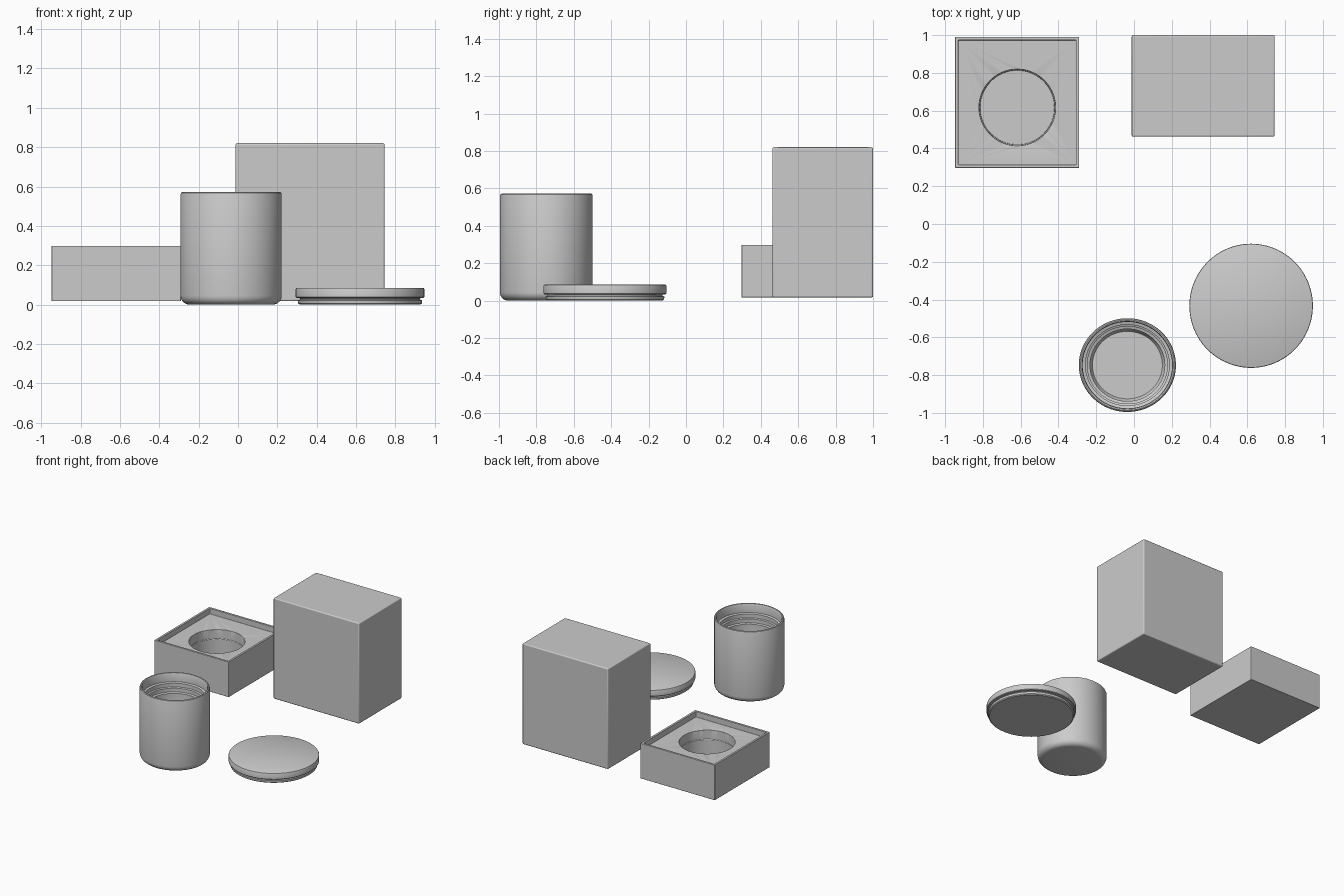
import bpy, bmesh, math

if "Cube" in bpy.data.objects:
    bpy.data.objects.remove(bpy.data.objects["Cube"])


def finish(name, bm, loc=(0, 0, 0), scale=(1, 1, 1)):
    bmesh.ops.recalc_face_normals(bm, faces=bm.faces)
    mesh = bpy.data.meshes.new(name)
    bm.to_mesh(mesh)
    bm.free()
    ob = bpy.data.objects.new(name, mesh)
    ob.location, ob.scale = loc, scale
    bpy.context.collection.objects.link(ob)
    return ob


def smooth(ob, angle=35):
    bpy.ops.object.select_all(action='DESELECT')
    ob.select_set(True)
    bpy.context.view_layer.objects.active = ob
    bpy.ops.object.shade_smooth_by_angle(angle=math.radians(angle))


def lathe(name, profile, loc, scale=(1, 1, 1), sides=96):
    """Spin an (r, z) profile that starts and ends on the axis."""
    bm = bmesh.new()
    verts = [bm.verts.new((r, 0, z)) for r, z in profile]
    edges = [bm.edges.new(p) for p in zip(verts, verts[1:])]
    bmesh.ops.spin(bm, geom=verts + edges, cent=(0, 0, 0), axis=(0, 0, 1),
                   angle=2 * math.pi, steps=sides, use_duplicate=False)
    bmesh.ops.remove_doubles(bm, verts=bm.verts, dist=1e-5)
    ob = finish(name, bm, loc, scale)
    smooth(ob)
    return ob


def box_mesh(lo, hi):
    bm = bmesh.new()
    bmesh.ops.create_cube(bm, size=1)
    for v in bm.verts:
        for i in range(3):
            v.co[i] = lo[i] if v.co[i] < 0 else hi[i]
    return bm


def bevel(ob, width):
    mod = ob.modifiers.new("soft_edges", 'BEVEL')
    mod.width, mod.segments = width, 3
    mod.limit_method, mod.angle_limit = 'ANGLE', math.radians(40)


# Tall closed carton
carton = finish("carton", box_mesh((-0.012, 0.462, 0.017), (0.745, 1.0, 0.82)))
bevel(carton, 0.008)
smooth(carton)

# Low open tray with a raised rim around the insert
bm = box_mesh((-0.947, 0.297, 0.017), (-0.29, 0.99, 0.298))
bm.faces.ensure_lookup_table()
top = max(bm.faces, key=lambda f: f.calc_center_median().z)
bmesh.ops.inset_region(bm, faces=[top], thickness=0.024)
inner = bmesh.ops.extrude_discrete_faces(bm, faces=[top])["faces"][0]
for v in inner.verts:
    v.co.z -= 0.045
tray = finish("tray", bm)

# Round pocket with a small lip, cut out of the tray
cutter = lathe("pocket_cutter", [(0, 0.06), (0.197, 0.06), (0.197, 0.18),
                                 (0.202, 0.18), (0.202, 0.34), (0, 0.34)],
               (-0.618, 0.617, 0))
cutter.hide_render = True
cutter.hide_set(True)
cut = tray.modifiers.new("pocket", 'BOOLEAN')
cut.object, cut.operation, cut.solver = cutter, 'DIFFERENCE', 'EXACT'
bevel(tray, 0.004)
smooth(tray)

# Jar: rounded foot, soft rim, stepped neck inside
foot = [(0.212 + 0.045 * math.sin(a), 0.045 - 0.045 * math.cos(a))
        for a in [i * math.pi / 12 for i in range(7)]]
jar = [(0, 0)] + foot + [
    (0.257, 0.56), (0.254, 0.568), (0.248, 0.572), (0.241, 0.57),
    (0.237, 0.562), (0.237, 0.50), (0.222, 0.495), (0.222, 0.465),
    (0.212, 0.46), (0.212, 0.43), (0.198, 0.425), (0.198, 0.08),
    (0.185, 0.06), (0, 0.06)]
lathe("jar", jar, (-0.035, -0.747, 0), (1.0, 0.965, 1))

# Lid: flat disc with a groove and a slightly smaller lower ring
lid = [(0, 0), (0.306, 0), (0.314, 0.006), (0.316, 0.022), (0.306, 0.025),
       (0.306, 0.032), (0.323, 0.034), (0.327, 0.038), (0.327, 0.079),
       (0.325, 0.083), (0.321, 0.085), (0, 0.085)]
lathe("jar_lid", lid, (0.62, -0.433, 0), (1.0, 1.005, 1))
